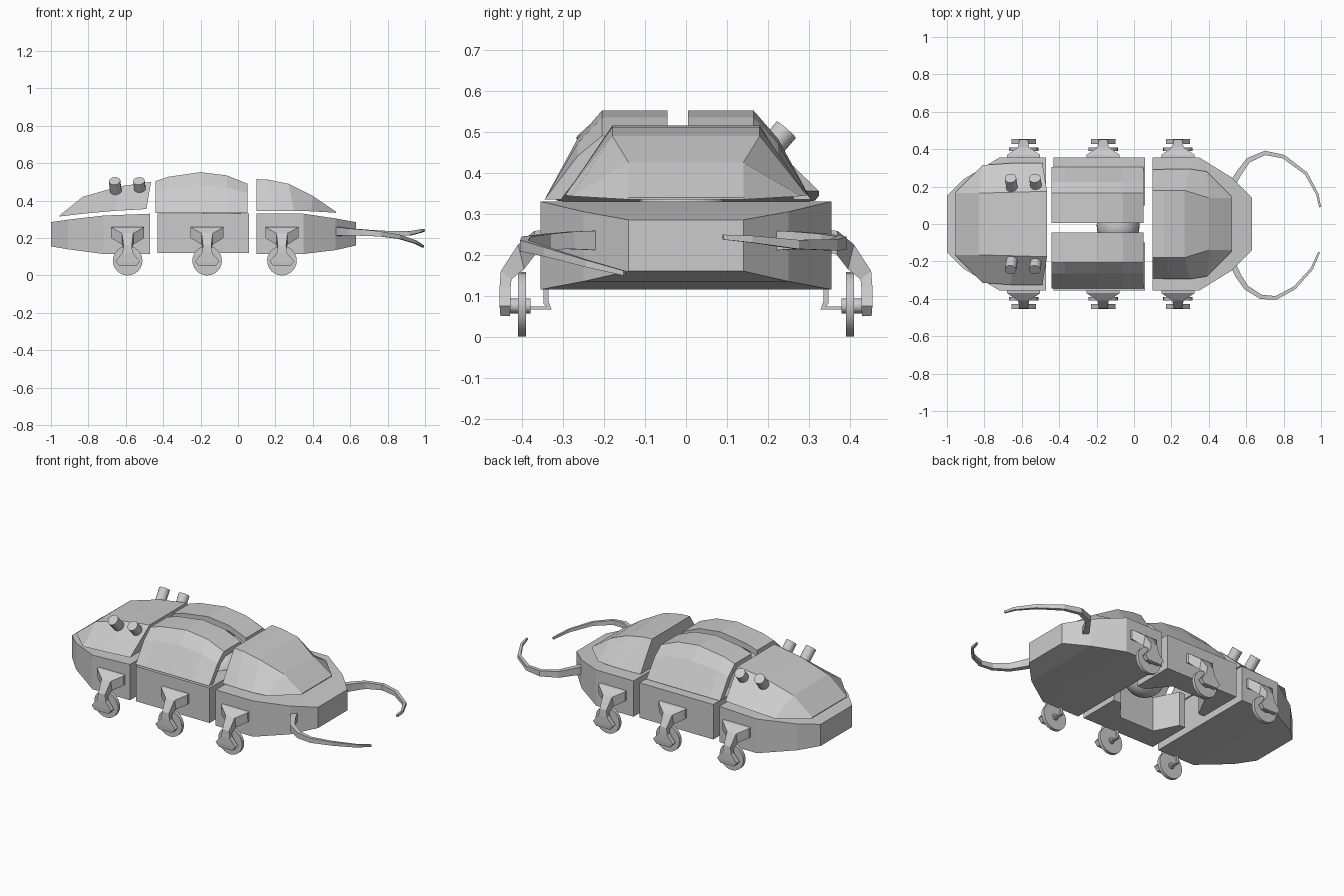
import bpy, bmesh, math
from mathutils import Vector, Matrix

if "Cube" in bpy.data.objects:
    bpy.data.objects.remove(bpy.data.objects["Cube"])


def finish(name, bm):
    bmesh.ops.recalc_face_normals(bm, faces=bm.faces)
    me = bpy.data.meshes.new(name)
    bm.to_mesh(me)
    bm.free()
    ob = bpy.data.objects.new(name, me)
    bpy.context.collection.objects.link(ob)
    return ob


def loft(name, rings):
    """Skin equal-length closed rings and cap both ends."""
    bm = bmesh.new()
    vs = [[bm.verts.new(p) for p in r] for r in rings]
    n = len(rings[0])
    for a, b in zip(vs, vs[1:]):
        for i in range(n):
            j = (i + 1) % n
            bm.faces.new((a[i], a[j], b[j], b[i]))
    bm.faces.new(vs[0])
    bm.faces.new(vs[-1])
    bmesh.ops.remove_doubles(bm, verts=bm.verts, dist=0.0005)
    return finish(name, bm)


def cylinder(name, a, b, r, n=16):
    a, b = Vector(a), Vector(b)
    bm = bmesh.new()
    rot = (b - a).to_track_quat('Z', 'Y').to_matrix().to_4x4()
    bmesh.ops.create_cone(bm, cap_ends=True, segments=n, radius1=r, radius2=r,
                          depth=(b - a).length,
                          matrix=Matrix.Translation((a + b) / 2) @ rot)
    ob = finish(name, bm)
    for p in ob.data.polygons:
        p.use_smooth = len(p.vertices) == 4
    return ob


def box(name, lo, hi):
    return loft(name, [[(x, lo[1], lo[2]), (x, hi[1], lo[2]), (x, hi[1], hi[2]), (x, lo[1], hi[2])]
                       for x in (lo[0], hi[0])])


def hull(name, secs):
    # x, half width, bottom z, top z
    return loft(name, [[(x, -w, z0), (x, w, z0), (x, w, z1), (x, -w, z1)] for x, w, z0, z1 in secs])


def shell(name, secs):
    # base x, base half width, base z, top x, top half width, top z
    return loft(name, [[(xb, -wb, zb), (xb, wb, zb), (xt, wt, zt), (xt, -wt, zt)]
                       for xb, wb, zb, xt, wt, zt in secs])


# Lower hulls, front and rear
hull("front_hull", [(0.10, .355, .115, .33), (0.35, .355, .115, .33),
                    (0.52, .25, .135, .305), (0.63, .14, .16, .285)])
hull("rear_hull", [(-0.47, .355, .115, .33), (-0.72, .355, .115, .32),
                   (-0.91, .24, .14, .298), (-1.0, .15, .155, .285)])

# Upper shells, front and rear
shell("front_shell", [(.10, .29, .345, .10, .18, .515), (.20, .295, .345, .16, .18, .512),
                      (.30, .295, .345, .27, .18, .49), (.39, .28, .343, .40, .14, .425),
                      (.525, .145, .335, .525, .14, .34)])
shell("rear_shell", [(-.49, .325, .355, -.465, .175, .50), (-.66, .325, .345, -.64, .17, .475),
                     (-.81, .315, .332, -.83, .165, .42), (-.955, .17, .315, -.955, .165, .32)])

# Middle hull: two side blocks around an octagonal opening
outline = [(.06, .355), (-.43, .355), (-.43, .08), (-.39, .08), (-.32, .22),
           (-.09, .22), (.01, .10), (.06, .10)]
for s, side in ((-1, "right"), (1, "left")):
    loft("middle_hull_" + side, [[(x, s * y, z) for x, y in outline] for z in (.12, .33)])

# Middle wing shells, hollow below
for s, side in ((-1, "right"), (1, "left")):
    rings = []
    for x, zt in ((-.44, .505), (-.37, .528), (-.20, .552), (-.06, .535), (.05, .49)):
        h = zt - .335
        prof = [(.025, zt), (.185, zt), (.245, .335 + h * .68), (.325, .335),
                (.285, .335), (.215, .335 + h * .6), (.17, zt - .035), (.025, zt - .035)]
        rings.append([(x, s * y - .02, z) for y, z in prof])
    loft("wing_shell_" + side, rings)

# Core ball inside the middle segment
bm = bmesh.new()
bmesh.ops.create_uvsphere(bm, u_segments=24, v_segments=14, radius=.115,
                          matrix=Matrix.Translation((-.085, -.01, .28)))
for f in bm.faces:
    f.smooth = True
finish("core_ball", bm)

for s, side in ((-1, "right"), (1, "left")):
    # Exhaust stubs on the rear shell
    for k, x in enumerate((-.66, -.53)):
        cylinder(f"exhaust_{side}_{k}", (x + .01, s * .175, .425), (x, s * .245, .505), .031, 14)

    # Wheels with inner strut, axle, mount and outer leg
    for k, x in enumerate((-.59, -.165, .235)):
        tag = f"{side}_{k}"
        cylinder("wheel_" + tag, (x, s * .39, .079), (x, s * .41, .079), .079, 24)
        cylinder("axle_" + tag, (x, s * .38, .075), (x, s * .435, .075), .018, 10)
        strut = [((.335, .125), (.348, .125)), ((.335, .085), (.348, .08)),
                 ((.328, .066), (.34, .074)), ((.39, .066), (.39, .074))]
        loft("strut_" + tag, [[(x + d, s * p[0], p[1]) for p, d in
                               ((a, -.008), (b, -.008), (b, .008), (a, .008))]
                              for a, b in strut])
        # half width, inner (y, z), outer (y, z)
        leg = [(.088, (.35, .205), (.35, .26)), (.088, (.368, .20), (.37, .258)),
               (.03, (.395, .165), (.41, .225)), (.022, (.426, .14), (.452, .16)),
               (.028, (.428, .12), (.455, .12)), (.065, (.428, .075), (.455, .075)),
               (.045, (.43, .05), (.453, .05))]
        loft("leg_" + tag, [[(x - w, s * a[0], a[1]), (x + w, s * a[0], a[1]),
                             (x + w, s * b[0], b[1]), (x - w, s * b[0], b[1])]
                            for w, a, b in leg])

    # Curved pincers with tapered four-sided section
    if s > 0:
        path = [(.53, .22, .235), (.56, .27, .235), (.61, .34, .232), (.70, .38, .228), (.80, .36, .224),
                (.92, .27, .225), (.98, .16, .238), (.995, .09, .243)]
    else:
        path = [(.53, -.22, .235), (.56, -.28, .235), (.60, -.34, .232), (.68, -.39, .228), (.76, -.395, .222),
                (.86, -.34, .207), (.95, -.24, .178), (.99, -.15, .155)]
    pts = [Vector(p) for p in path]
    rings = []
    for i, p in enumerate(pts):
        t = pts[min(i + 1, len(pts) - 1)] - pts[max(i - 1, 0)]
        n = Vector((-t.y, t.x, 0)).normalized()
        f = 1 - i / (len(pts) - 1)
        w, h = n * (.005 + .012 * f), Vector((0, 0, .006 + .018 * f))
        rings.append([p - w - h, p + w - h, p + w + h, p - w + h])
    loft("pincer_" + side, rings)
